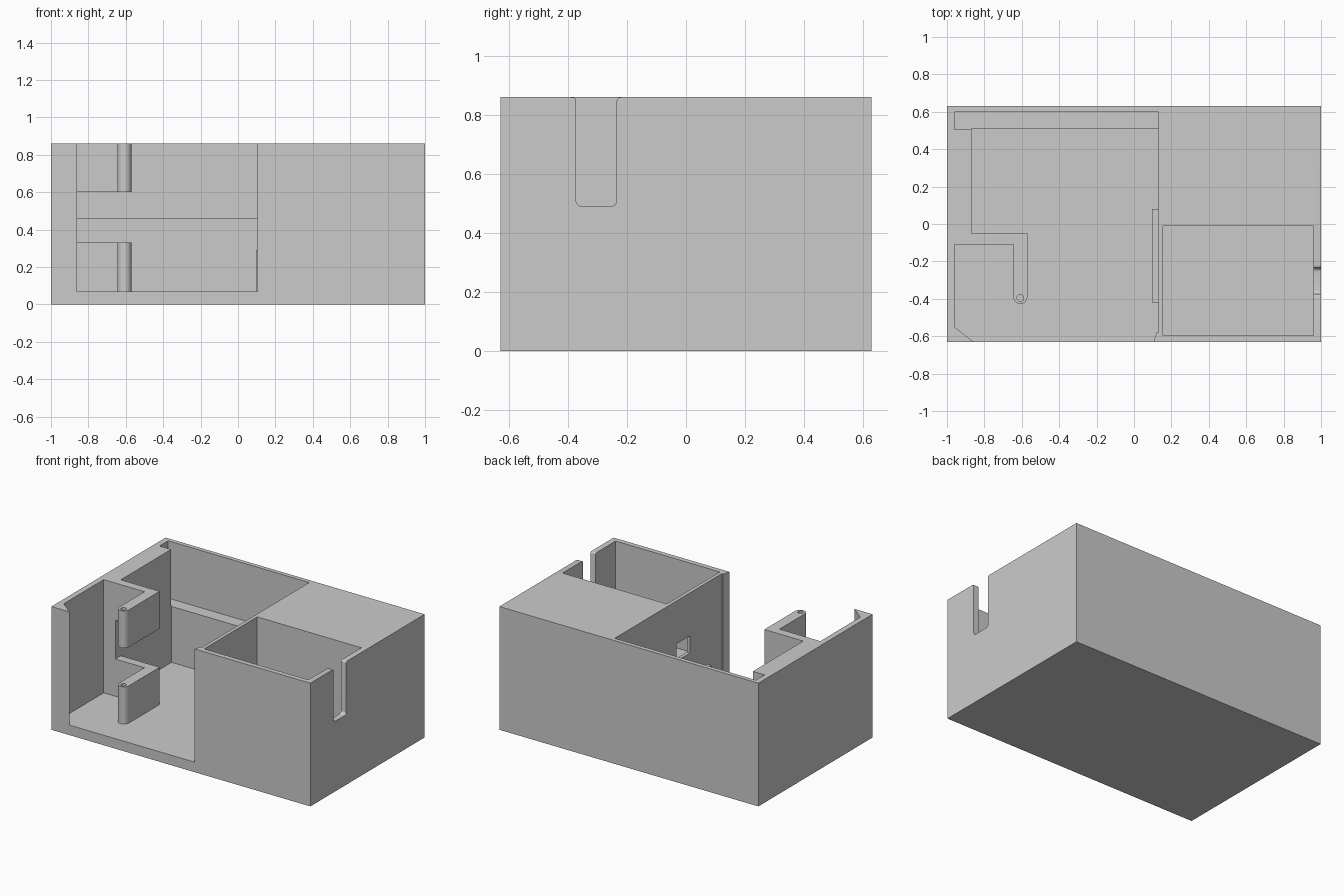
import bpy, bmesh, math
from mathutils import Vector

old = bpy.data.objects.get("Cube")
if old:
    bpy.data.objects.remove(old, do_unlink=True)

grey = bpy.data.materials.new("plain_grey")
grey.use_nodes = True
grey.diffuse_color = (0.6, 0.6, 0.6, 1)
grey.node_tree.nodes["Principled BSDF"].inputs["Base Color"].default_value = (0.6, 0.6, 0.6, 1)


def arc(cx, cy, r, start, end, steps=6):
    """Points along an arc, angles in degrees."""
    angles = [math.radians(start + (end - start) * i / steps) for i in range(steps + 1)]
    return [(cx + r * math.cos(a), cy + r * math.sin(a)) for a in angles]


def prism(name, outline, low, high, axis="z"):
    """Extrude a flat outline along z (outline in x, y) or along x (outline in y, z)."""
    bm = bmesh.new()
    place = (lambda u, v: Vector((u, v, low))) if axis == "z" else (lambda u, v: Vector((low, u, v)))
    shift = Vector((0, 0, high - low)) if axis == "z" else Vector((high - low, 0, 0))
    face = bm.faces.new([bm.verts.new(place(u, v)) for u, v in outline])
    extruded = bmesh.ops.extrude_face_region(bm, geom=[face])["geom"]
    bmesh.ops.translate(bm, vec=shift, verts=[g for g in extruded if isinstance(g, bmesh.types.BMVert)])
    bmesh.ops.recalc_face_normals(bm, faces=bm.faces[:])
    mesh = bpy.data.meshes.new(name)
    bm.to_mesh(mesh)
    bm.free()
    mesh.materials.append(grey)
    obj = bpy.data.objects.new(name, mesh)
    bpy.context.collection.objects.link(obj)
    return obj


def box(name, x0, x1, y0, y1, z0, z1):
    return prism(name, [(x0, y0), (x1, y0), (x1, y1), (x0, y1)], z0, z1)


TOP, OVER, FLOOR = 0.86, 0.95, 0.07
housing = box("housing", -1, 1, -0.63, 0.63, 0, TOP)

# Open room: its outline leaves the thick side wall and the hooked arm standing
room = [(-0.86, -0.7), (-0.86, -0.63), (-0.96, -0.55), (-0.96, -0.11), (-0.645, -0.11)]
room += arc(-0.6075, -0.39, 0.0375, 180, 360, 14)
room += [(-0.57, -0.05), (-0.87, -0.05), (-0.87, 0.51), (0.13, 0.51),
         (0.13, -0.58), (0.12, -0.58), (0.105, -0.63), (0.105, -0.7)]

# Cable slot in the side wall, rounded at the bottom and flared at the rim
slot = [(-0.39, OVER), (-0.39, TOP)] + arc(-0.385, TOP - 0.012, 0.012, 60, 0, 3)
slot += arc(-0.353, 0.51, 0.02, 180, 270) + arc(-0.255, 0.51, 0.02, 270, 360)
slot += arc(-0.223, TOP - 0.012, 0.012, 180, 120, 3) + [(-0.218, TOP), (-0.218, OVER)]

cutters = [
    prism("room_cutter", room, FLOOR, OVER),
    box("back_ledge_cutter", -0.96, 0.13, 0.505, 0.60, 0.46, OVER),
    box("arm_gap_cutter", -0.87, -0.5, -0.46, -0.04, 0.33, 0.60),
    box("compartment_cutter", 0.155, 0.96, -0.595, -0.01, 0.24, OVER),
    box("window_cutter", 0.1, 0.2, -0.23, -0.08, 0.44, 0.56),
    prism("slot_cutter", slot, 0.93, 1.05, "x"),
    prism("pin_hole_cutter", arc(-0.6075, -0.395, 0.018, 0, 345, 23), 0.1, OVER),
]
for cutter in cutters:
    cutter.hide_render = True
    cut = housing.modifiers.new(cutter.name, "BOOLEAN")
    cut.operation = "DIFFERENCE"
    cut.solver = "EXACT"
    cut.object = cutter

# Bake the cuts and drop the cutters
bpy.context.view_layer.update()
graph = bpy.context.evaluated_depsgraph_get()
baked = bpy.data.meshes.new_from_object(housing.evaluated_get(graph))
housing.modifiers.clear()
housing.data = baked
for cutter in cutters:
    bpy.data.objects.remove(cutter, do_unlink=True)

# Low rail along the partition
rail = box("partition_rail", 0.097, 0.135, -0.42, 0.08, FLOOR - 0.01, 0.29)

for obj in (housing, rail):
    bpy.ops.object.select_all(action="DESELECT")
    obj.select_set(True)
    bpy.context.view_layer.objects.active = obj
    bpy.ops.object.shade_smooth_by_angle(angle=math.radians(32))
